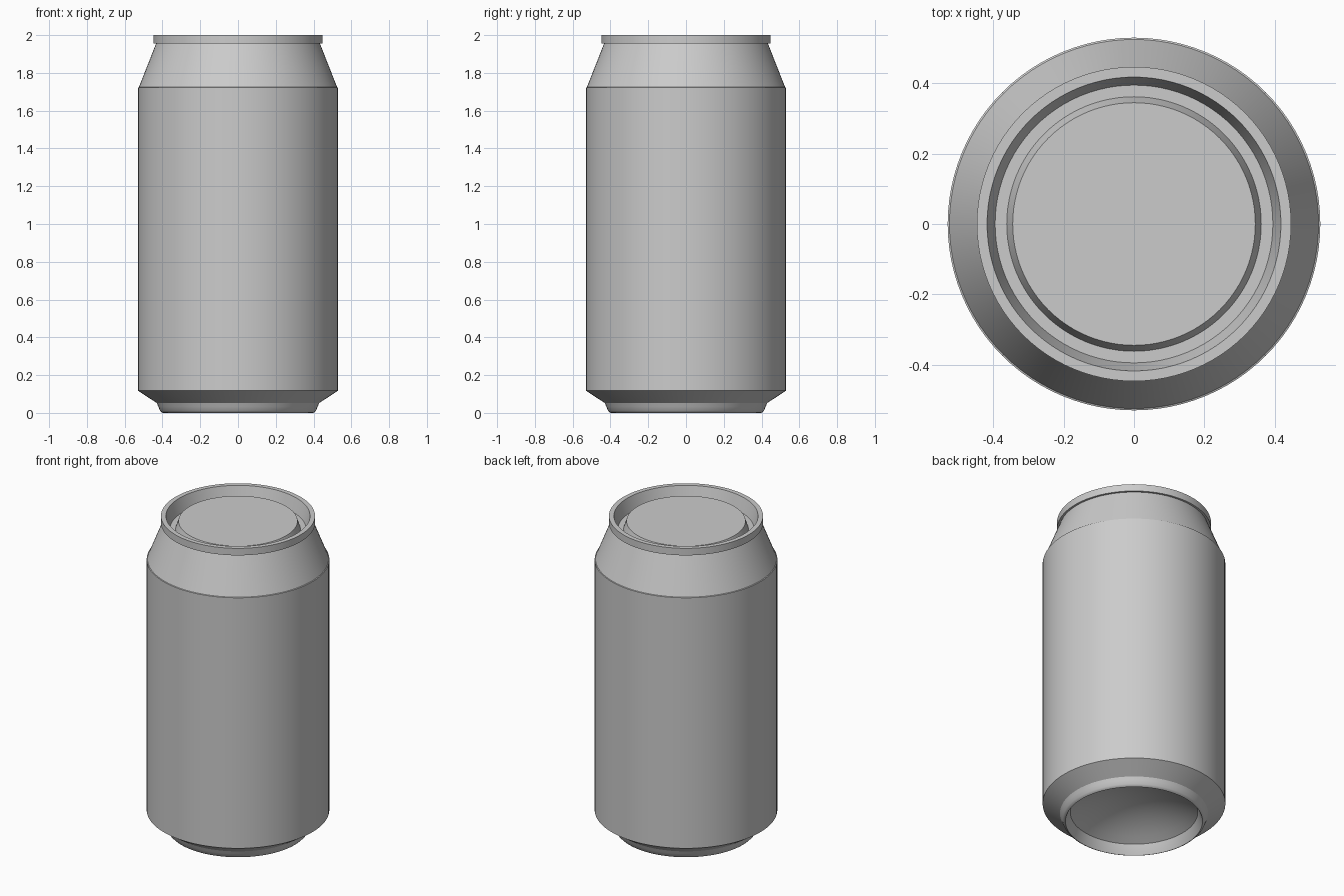
import bpy, bmesh, math

cube = bpy.data.objects.get("Cube")
if cube:
    bpy.data.objects.remove(cube)

SEGMENTS = 96

metal = bpy.data.materials.new("plain grey metal")
grey = (0.6, 0.6, 0.6, 1.0)
metal.diffuse_color = grey
metal.use_nodes = True
metal.node_tree.nodes["Principled BSDF"].inputs["Base Color"].default_value = grey


def lathe(name, profile):
    """Revolve (radius, z) points about z; the surface faces right of the path."""
    bm = bmesh.new()
    rings = []
    for r, z in profile:
        if r == 0:
            rings.append([bm.verts.new((0, 0, z))] * SEGMENTS)
            continue
        angles = [2 * math.pi * i / SEGMENTS for i in range(SEGMENTS)]
        rings.append([bm.verts.new((r * math.cos(a), r * math.sin(a), z)) for a in angles])
    for low, high in zip(rings, rings[1:]):
        for i in range(SEGMENTS):
            j = (i + 1) % SEGMENTS
            corners = dict.fromkeys((low[i], low[j], high[j], high[i]))
            bm.faces.new(list(corners))
    mesh = bpy.data.meshes.new(name)
    bm.to_mesh(mesh)
    bm.free()
    mesh.materials.append(metal)
    obj = bpy.data.objects.new(name, mesh)
    bpy.context.collection.objects.link(obj)
    bpy.ops.object.select_all(action='DESELECT')
    obj.select_set(True)
    bpy.context.view_layer.objects.active = obj
    bpy.ops.object.shade_smooth_by_angle(angle=math.radians(30))
    return obj


# Concave dome under the can, with the inner wall of the standing lip
DOME_R, DOME_LOW, DOME_RISE = 0.37, 0.06, 0.11
dome = [(DOME_R * k / 8, DOME_LOW + DOME_RISE * (1 - (k / 8) ** 2)) for k in range(9)]
lathe("base_dome", dome + [(0.395, 0.004), (0.398, 0.0)])

# Standing lip, lower chamfer, straight wall and sloping shoulder
lathe("can_body", [
    (0.398, 0.0), (0.405, 0.003), (0.413, 0.012), (0.422, 0.033), (0.43, 0.052),
    (0.53, 0.118), (0.53, 1.722), (0.525, 1.724), (0.434, 1.955),
])

# Top rim, groove and raised lid panel
lathe("rim_and_lid", [
    (0.434, 1.955), (0.447, 1.955), (0.447, 2.0), (0.418, 2.0),
    (0.395, 1.915), (0.362, 1.915), (0.345, 1.967), (0.0, 1.967),
])
